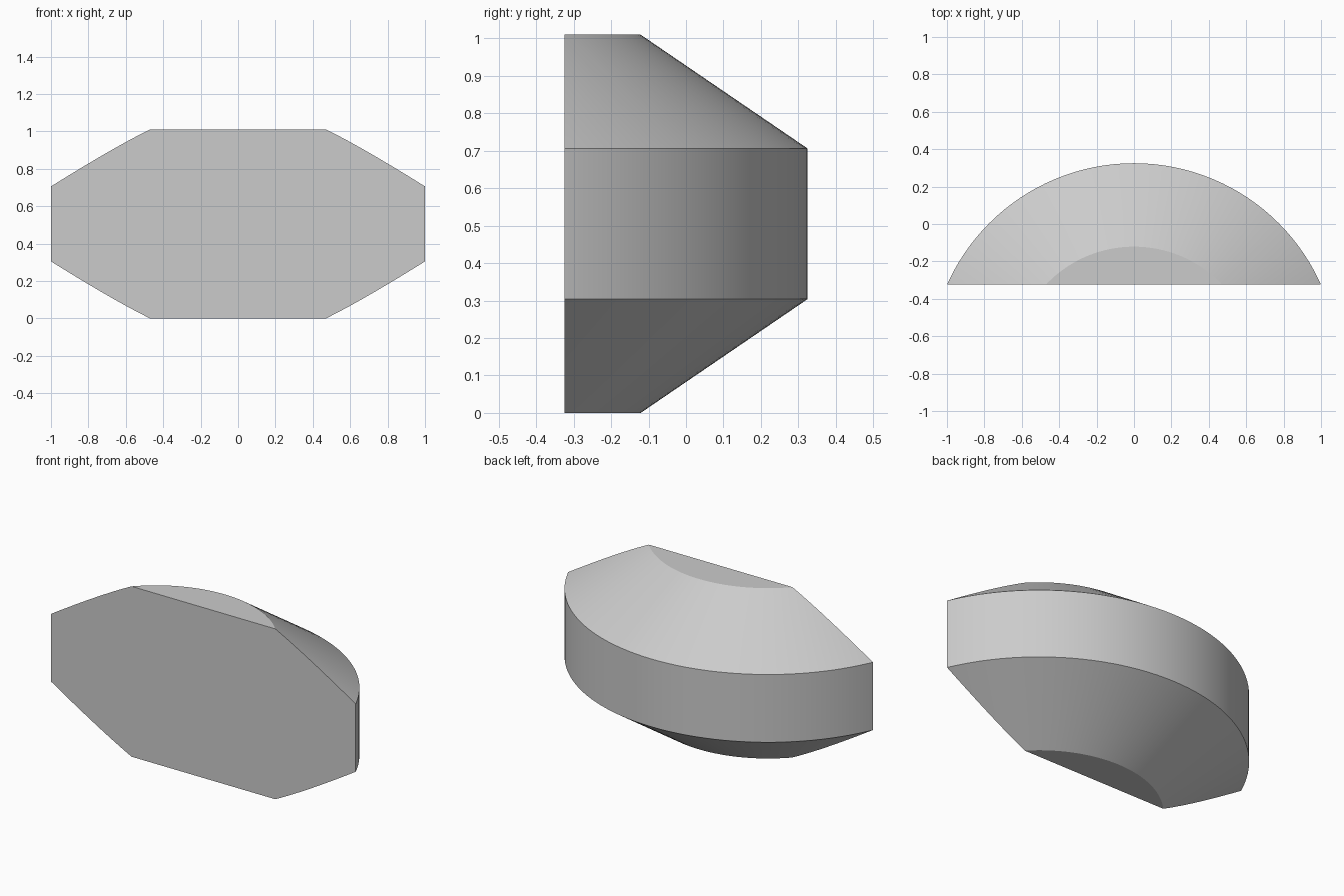
import bpy, bmesh, math
from mathutils import Vector

cube = bpy.data.objects.get("Cube")
if cube:
    bpy.data.objects.remove(cube, do_unlink=True)

# Flat colour
grey = bpy.data.materials.new("light_grey")
grey.use_nodes = True
colour = (0.6, 0.6, 0.6, 1)
grey.diffuse_color = colour
grey.node_tree.nodes["Principled BSDF"].inputs["Base Color"].default_value = colour

AXIS_Y, CUT_Y = -0.769, -0.324
R_BIG, R_SMALL = 1.094, 0.648
HEIGHT, BAND_LOW, BAND_HIGH = 1.01, 0.304, 0.706

# Revolved profile: lower cone, straight band, upper cone
profile = [(0, 0), (R_SMALL, 0), (R_BIG, BAND_LOW),
           (R_BIG, BAND_HIGH), (R_SMALL, HEIGHT), (0, HEIGHT)]
bm = bmesh.new()
verts = [bm.verts.new((0, AXIS_Y + r, z)) for r, z in profile]
edges = [bm.edges.new(pair) for pair in zip(verts, verts[1:])]
bmesh.ops.spin(bm, geom=verts + edges, cent=(0, AXIS_Y, 0), axis=(0, 0, 1),
               angle=math.tau, steps=128, use_merge=True)
bmesh.ops.remove_doubles(bm, verts=bm.verts, dist=0.0001)

# Slice off the front to leave a flat face
cut = bmesh.ops.bisect_plane(bm, geom=bm.verts[:] + bm.edges[:] + bm.faces[:],
                             plane_co=Vector((0, CUT_Y, 0)),
                             plane_no=Vector((0, -1, 0)), clear_outer=True)
rim = [e for e in cut["geom_cut"] if isinstance(e, bmesh.types.BMEdge)]
bmesh.ops.contextual_create(bm, geom=rim)

# Merge the flat ends into single faces
bmesh.ops.dissolve_limit(bm, angle_limit=0.002, verts=bm.verts, edges=bm.edges)
bmesh.ops.recalc_face_normals(bm, faces=bm.faces)

mesh = bpy.data.meshes.new("bevelled_drum_segment")
bm.to_mesh(mesh)
bm.free()
mesh.materials.append(grey)
segment = bpy.data.objects.new("bevelled_drum_segment", mesh)
bpy.context.collection.objects.link(segment)

bpy.ops.object.select_all(action="DESELECT")
segment.select_set(True)
bpy.context.view_layer.objects.active = segment
bpy.ops.object.shade_smooth_by_angle(angle=math.radians(20))
